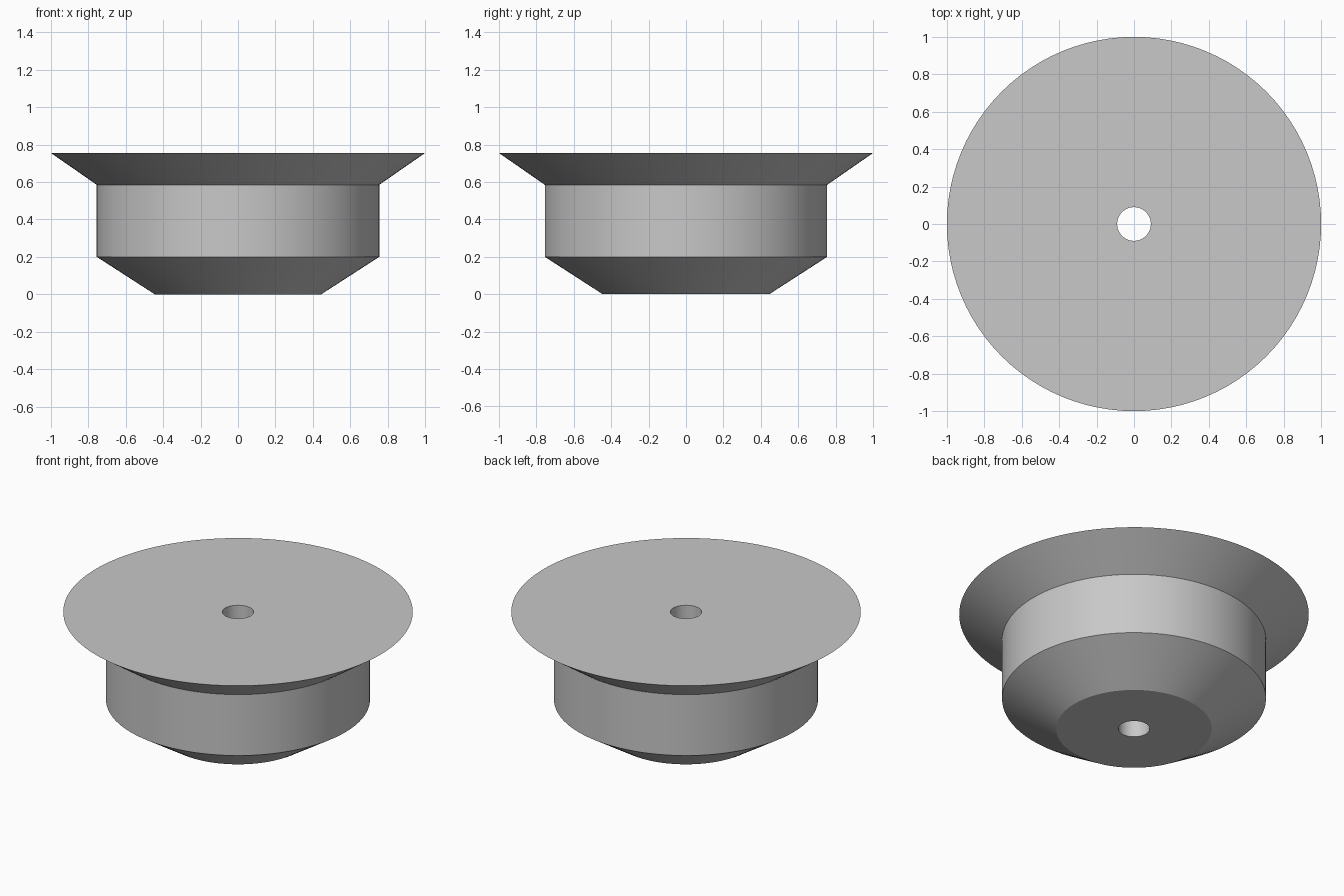
import bpy
import bmesh
import math

SEGMENTS = 96

# Remove the default cube
cube = bpy.data.objects.get("Cube")
if cube:
    bpy.data.objects.remove(cube, do_unlink=True)

# Single plain grey material
grey = bpy.data.materials.new("plain grey")
grey.use_nodes = True
colour = (0.58, 0.58, 0.58, 1)
grey.diffuse_color = colour
grey.node_tree.nodes["Principled BSDF"].inputs["Base Color"].default_value = colour


def lathe(name, profile):
    """Revolve a closed (radius, height) profile around z."""
    bm = bmesh.new()
    rings = []
    for i in range(SEGMENTS):
        a = math.tau * i / SEGMENTS
        rings.append([bm.verts.new((r * math.cos(a), r * math.sin(a), z))
                      for r, z in profile])
    count = len(profile)
    for i, ring in enumerate(rings):
        following = rings[(i + 1) % SEGMENTS]
        for j in range(count):
            k = (j + 1) % count
            bm.faces.new((ring[j], following[j], following[k], ring[k]))
    bmesh.ops.recalc_face_normals(bm, faces=bm.faces)
    mesh = bpy.data.meshes.new(name)
    bm.to_mesh(mesh)
    bm.free()
    mesh.materials.append(grey)
    obj = bpy.data.objects.new(name, mesh)
    bpy.context.collection.objects.link(obj)
    return obj


# Flanged plug: tapered foot, straight drum, flared rim and a centre bore
plug = lathe("flanged_plug", [
    (0.09, 0), (0.445, 0),
    (0.755, 0.2), (0.755, 0.585),
    (1, 0.755), (0.09, 0.755),
])

# Smooth round walls, crisp rims
bpy.ops.object.select_all(action="DESELECT")
plug.select_set(True)
bpy.context.view_layer.objects.active = plug
bpy.ops.object.shade_smooth_by_angle(angle=math.radians(25))
